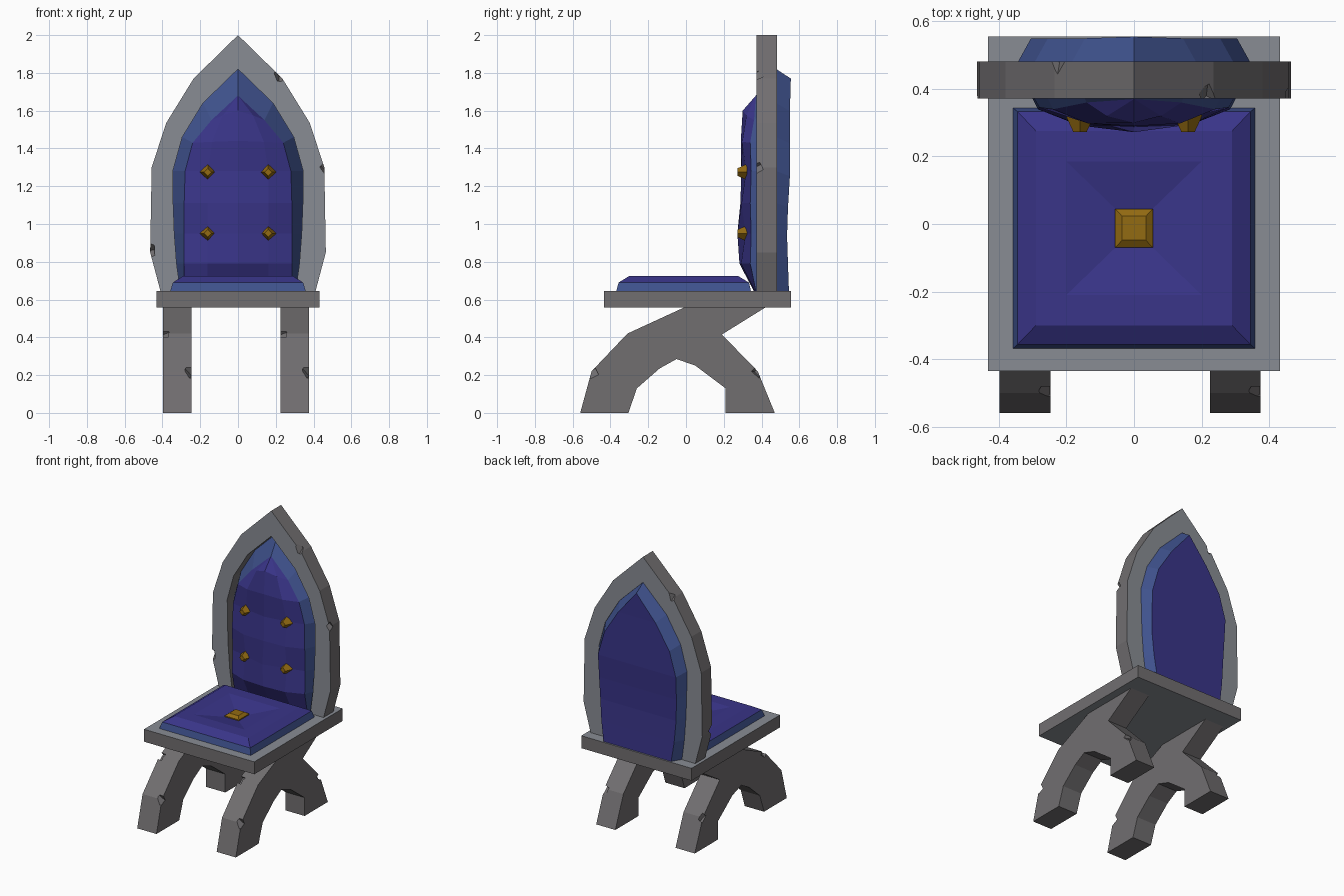
import bpy, bmesh, math
from mathutils import Matrix, Vector, Euler

if "Cube" in bpy.data.objects:
    bpy.data.objects.remove(bpy.data.objects["Cube"])


def material(name, rgb):
    m = bpy.data.materials.new(name)
    m.diffuse_color = (*rgb, 1)
    m.use_nodes = True
    m.node_tree.nodes["Principled BSDF"].inputs["Base Color"].default_value = m.diffuse_color
    return m


STONE = material("dark stone", (0.165, 0.157, 0.163))
FACE = material("pale stone", (0.25, 0.265, 0.295))
CLOTH = material("violet cloth", (0.041, 0.035, 0.25))
RIM = material("blue piping", (0.05, 0.085, 0.27))
GOLD = material("gold", (0.29, 0.145, 0.006))


def finish(bm, name, mats, rule=None, facing=None):
    """Turn bm into an object; rule(face) picks the material."""
    bmesh.ops.remove_doubles(bm, verts=bm.verts, dist=0.0005)
    bmesh.ops.recalc_face_normals(bm, faces=bm.faces)
    bm.normal_update()
    if facing:  # orient an open sheet
        if sum(f.normal.y * f.calc_area() for f in bm.faces) * facing < 0:
            bmesh.ops.reverse_faces(bm, faces=bm.faces)
            bm.normal_update()
    if rule:
        for f in bm.faces:
            f.material_index = rule(f)
    me = bpy.data.meshes.new(name)
    bm.to_mesh(me)
    bm.free()
    for m in mats:
        me.materials.append(m)
    ob = bpy.data.objects.new(name, me)
    bpy.context.collection.objects.link(ob)
    return ob


def prism(name, pts, a, b, axis, mats, rule=None):
    """Extrude a 2D profile along x (pts = y,z) or y (pts = x,z)."""
    def place(p, d):
        return (d, p[0], p[1]) if axis == 'x' else (p[0], d, p[1])
    bm = bmesh.new()
    f = bm.faces.new([bm.verts.new(place(p, a)) for p in pts])
    ext = bmesh.ops.extrude_face_region(bm, geom=[f], use_keep_orig=True)
    verts = [v for v in ext['geom'] if isinstance(v, bmesh.types.BMVert)]
    off = Vector(place((0, 0), b - a))
    bmesh.ops.translate(bm, vec=off, verts=verts)
    return finish(bm, name, mats, rule)


def stack(name, rings, mats, rule=None):
    """Stacked rectangles (half width, y0, y1, z), capped at both ends."""
    bm = bmesh.new()
    loops = [[bm.verts.new(p) for p in
              ((-w, y0, z), (w, y0, z), (w, y1, z), (-w, y1, z))]
             for w, y0, y1, z in rings]
    for a, b in zip(loops, loops[1:]):
        for i in range(4):
            j = (i + 1) % 4
            bm.faces.new((a[i], a[j], b[j], b[i]))
    bm.faces.new(loops[0])
    bm.faces.new(loops[-1])
    return finish(bm, name, mats, rule)


def sheet(name, rows, facing):
    """Loft rows of points; the outermost columns become blue piping."""
    bm = bmesh.new()
    tag = bm.faces.layers.int.new("edge")
    grid = [[bm.verts.new(p) for p in r] for r in rows]
    n = len(rows[0]) - 1
    for a, b in zip(grid, grid[1:]):
        for i in range(n):
            f = bm.faces.new((a[i], a[i + 1], b[i + 1], b[i]))
            f[tag] = int(i in (0, n - 1))
    return finish(bm, name, (CLOTH, RIM), lambda f: f[tag], facing)


def chip(ob, spots, size=0.05):
    """Knock small angular chips out of the edges."""
    bm = bmesh.new()
    for i, s in enumerate(spots):
        rot = Euler((0.7 + 0.4 * i, 0.75, 0.5 + 0.3 * i)).to_matrix().to_4x4()
        bmesh.ops.create_cube(bm, size=size, matrix=Matrix.Translation(s) @ rot)
    cut = finish(bm, "chip_cutter", (STONE,))
    cut.hide_render = True
    mod = ob.modifiers.new("chips", 'BOOLEAN')
    mod.operation, mod.solver, mod.object = 'DIFFERENCE', 'EXACT', cut
    dg = bpy.context.evaluated_depsgraph_get()
    me = bpy.data.meshes.new_from_object(ob.evaluated_get(dg))
    ob.modifiers.clear()
    ob.data = me
    bpy.data.objects.remove(cut)


# Curved stone legs
leg = [(-.56, 0), (-.50, .22), (-.31, .42), (-.01, .558), (.42, .558),
       (.19, .415), (.38, .22), (.47, 0), (.21, 0), (.21, .13), (.05, .25),
       (-.05, .285), (-.14, .235), (-.26, .13), (-.305, 0)]
left = prism("left_leg", leg, -.398, -.247, 'x', (STONE,))
right = prism("right_leg", leg, .225, .375, 'x', (STONE,))
chip(left, [(-.247, -.50, .22), (-.398, -.31, .42), (-.398, .385, .22)])
chip(right, [(.375, -.50, .22), (.225, -.31, .42), (.375, .385, .22)])

# Seat slab: pale top and underside, dark edges
stack("seat_slab", [(.432, -.435, .555, .557), (.432, -.435, .555, .645)],
      (STONE, FACE), lambda f: int(abs(f.normal.z) > .7))

# Seat cushion with a sunken middle, and its button
stack("seat_cushion",
      [(.36, -.37, .345, .64), (.345, -.357, .333, .69),
       (.29, -.30, .275, .725), (.2, -.21, .185, .725),
       (.055, -.07, .045, .695)],
      (CLOTH, RIM), lambda f: int(f.calc_center_median().z < .68))
stack("seat_button", [(.056, -.07, .045, .68), (.056, -.07, .045, .702),
                      (.035, -.048, .023, .718)], (GOLD,))

# Pointed arch frame, half outlines (x, z) from the seat to the tip
outer = [(.41, .643), (.465, .85), (.457, 1.30), (.38, 1.535), (.235, 1.77), (0, 2)]
inner = [(.305, .643), (.325, .79), (.337, .95), (.343, 1.11),
         (.345, 1.28), (.295, 1.46), (.185, 1.64), (0, 1.82)]


def mirrored(half):
    return half + [(-x, z) for x, z in half[-2::-1]]


frame = prism("back_frame", mirrored(outer) + mirrored(inner)[::-1],
              .372, .482, 'y', (STONE, FACE), lambda f: int(abs(f.normal.y) > .9))
chip(frame, [(.467, .375, 1.30), (.225, .375, 1.79), (-.468, .375, .86),
             (-.235, .485, 1.785)])

# Tufted front pad: half width, edge z, centre z, then y at edge, tuft, centre
pad = [(.285, .643, .643, .37, .365, .36), (.285, .79, .79, .34, .292, .283),
       (.285, .95, .95, .345, .315, .272), (.285, 1.11, 1.11, .34, .294, .288),
       (.28, 1.28, 1.28, .345, .318, .293), (.24, 1.43, 1.44, .34, .298, .29),
       (.14, 1.55, 1.60, .36, .32, .30), (0, 1.68, 1.68, .37, .37, .37)]
rows = []
for (ox, oz), (w, ze, zc, ye, yt, yc) in zip(inner, pad):
    half = [(ox, .455, oz), (w, ye, ze), (.57 * w, yt, (ze + zc) / 2)]
    rows.append([(-x, y, z) for x, y, z in half] + [(0, yc, zc)] + half[::-1])
sheet("front_pad", rows, -1)

# Plain padded rear panel
depth = [.545, .54, .535, .54, .55, .55, .55, .555]
rows = []
for (x, z), y in zip(inner, depth):
    px = max(x - .04, 0)
    pz = z - .05 * max(0, (z - .643) / 1.177)
    rows.append([(-x, .478, z), (-px, y, pz), (px, y, pz), (x, .478, z)])
sheet("rear_pad", rows, 1)

# Diamond buttons on the front pad
bm = bmesh.new()
for x in (-.16, .16):
    for z in (.95, 1.275):
        m = Matrix.Translation((x, .298, z)) @ Matrix.Rotation(math.pi / 2, 4, 'X')
        bmesh.ops.create_cone(bm, cap_ends=True, segments=4, radius1=.043,
                              radius2=.02, depth=.05, matrix=m)
finish(bm, "back_buttons", (GOLD,))
